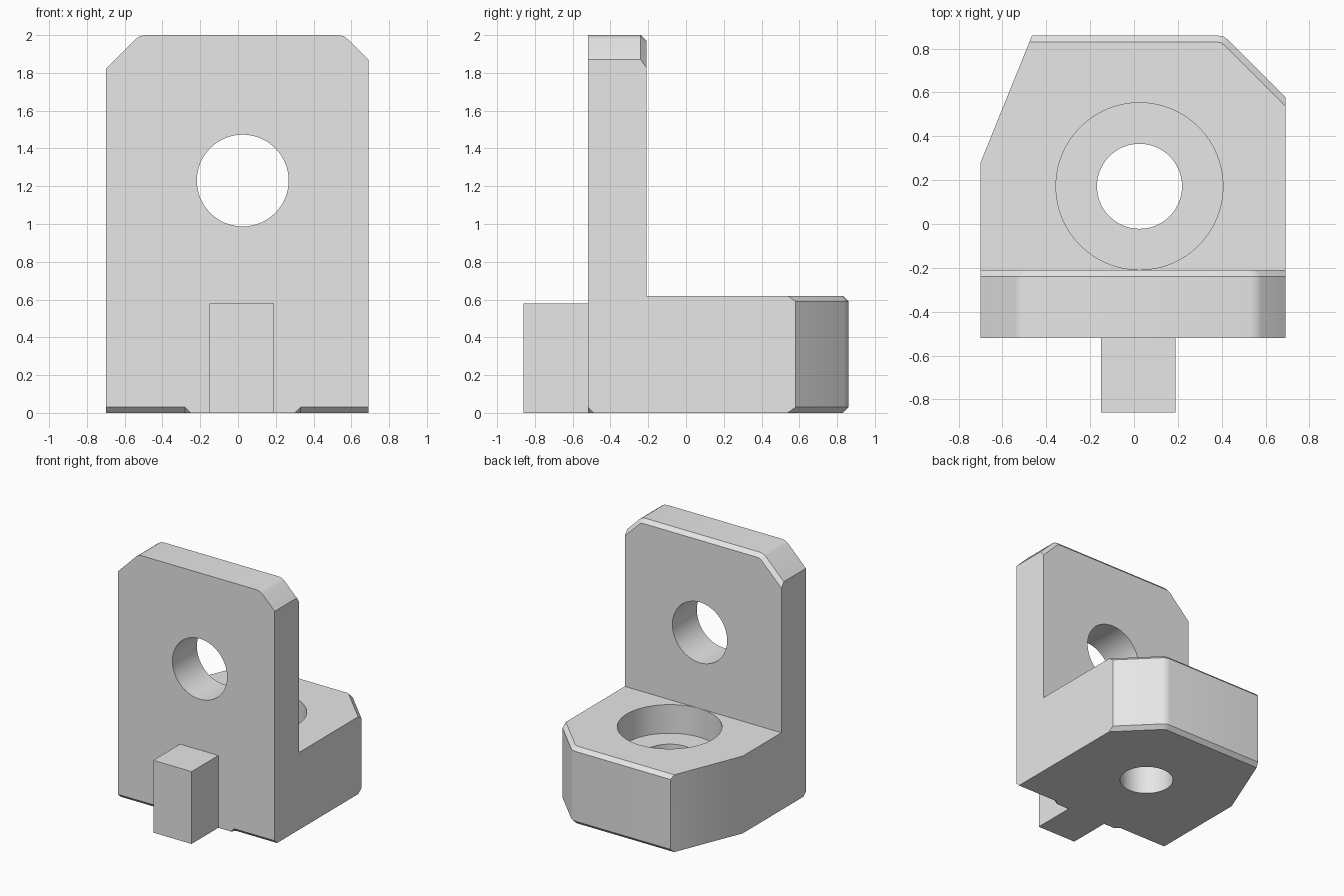
import bpy, bmesh, math
from mathutils import Matrix, Vector

cube = bpy.data.objects.get("Cube")
if cube:
    bpy.data.objects.remove(cube, do_unlink=True)

grey = bpy.data.materials.new("light grey")
grey.use_nodes = True
COLOUR = (0.8, 0.8, 0.8, 1)
grey.diffuse_color = COLOUR
grey.node_tree.nodes["Principled BSDF"].inputs["Base Color"].default_value = COLOUR

LEFT, RIGHT, FRONT, BACK = -0.70, 0.69, -0.52, 0.86
WALL_BACK, BASE_TOP, CHAMFER = -0.21, 0.62, 0.03
MID = 0.025


def add_object(name, bm):
    bmesh.ops.recalc_face_normals(bm, faces=bm.faces)
    mesh = bpy.data.meshes.new(name)
    bm.to_mesh(mesh)
    bm.free()
    mesh.materials.append(grey)
    obj = bpy.data.objects.new(name, mesh)
    bpy.context.collection.objects.link(obj)
    return obj


def prism(outline, direction):
    """Extrude a closed 3D outline along a direction."""
    bm = bmesh.new()
    face = bm.faces.new([bm.verts.new(p) for p in outline])
    new = bmesh.ops.extrude_face_region(bm, geom=[face])["geom"]
    bmesh.ops.translate(bm, vec=direction,
                        verts=[v for v in new if isinstance(v, bmesh.types.BMVert)])
    return bm


def chamfer(bm, rule):
    edges = [e for e in bm.edges if rule(*(v.co for v in e.verts))]
    bmesh.ops.bevel(bm, geom=edges, offset=CHAMFER, segments=1,
                    affect='EDGES', profile=0.5)


def cylinder(name, centre, radius, depth, along_y=False):
    bm = bmesh.new()
    turn = Matrix.Rotation(math.pi / 2 if along_y else 0, 4, 'X')
    bmesh.ops.create_cone(bm, cap_ends=True, segments=64, radius1=radius,
                          radius2=radius, depth=depth,
                          matrix=Matrix.Translation(centre) @ turn)
    return add_object(name, bm)


def combine(target, tool, operation):
    mod = target.modifiers.new(tool.name, 'BOOLEAN')
    mod.operation, mod.solver, mod.object = operation, 'EXACT', tool
    tool.hide_render = True
    bpy.context.view_layer.objects.active = target
    bpy.ops.object.modifier_apply(modifier=mod.name)
    bpy.data.objects.remove(tool, do_unlink=True)


# Base block with two cut rear corners; rear edges chamfered top and bottom
base_outline = [(LEFT, FRONT), (RIGHT, FRONT), (RIGHT, 0.58), (0.43, 0.84),
                (0.408, 0.855), (0.38, BACK), (-0.465, BACK), (LEFT, 0.28)]
bm = prism([(x, y, 0) for x, y in base_outline], (0, 0, BASE_TOP))
chamfer(bm, lambda a, b: abs(a.z - b.z) < 0.001
        and min(a.y, b.y) > 0.5 and max(a.x, b.x) > -0.4)
body = add_object("bracket_body", bm)

# Upright wall with softened cut top corners; rear top edge chamfered
wall_outline = [(LEFT, 0), (RIGHT, 0), (RIGHT, 1.87), (0.58, 1.98),
                (0.558, 1.995), (0.53, 2), (-0.49, 2), (-0.518, 1.995),
                (-0.54, 1.98), (LEFT, 1.82)]
bm = prism([(x, FRONT, z) for x, z in wall_outline], (0, WALL_BACK - FRONT, 0))
chamfer(bm, lambda a, b: min(a.y, b.y) > WALL_BACK - 0.001
        and min(a.z, b.z) > 1.8)
combine(body, add_object("upright_wall", bm), 'UNION')

# Wall hole, counterbore and base hole
combine(body, cylinder("wall_hole", (MID, -0.36, 1.23), 0.243, 0.6, True), 'DIFFERENCE')
combine(body, cylinder("counterbore", (MID, 0.172, 0.64), 0.381, 0.5), 'DIFFERENCE')
combine(body, cylinder("base_hole", (MID, 0.172, 0.2), 0.194, 0.6), 'DIFFERENCE')

# Chamfers under the front edge, tapering out on either side of the tab
for side in (-1, 1):
    bm = bmesh.new()
    for y, z in ((-0.46, -0.03), (-0.55, 0.06), (-0.55, -0.03)):
        inner = 0.275 + (y - FRONT) + z
        for x in (inner, 0.9):
            bm.verts.new((MID + side * x, y, z))
    bmesh.ops.convex_hull(bm, input=bm.verts)
    combine(body, add_object("front_edge_cutter", bm), 'DIFFERENCE')

# Square tab on the front
tab_outline = [(-0.15, 0), (0.19, 0), (0.19, 0.58), (-0.15, 0.58)]
tab = add_object("front_tab", prism([(x, -0.86, z) for x, z in tab_outline],
                                    (0, FRONT + 0.86, 0)))

# Smooth the bores and softened corners, keep the rest crisp
bpy.ops.object.select_all(action='DESELECT')
body.select_set(True)
bpy.context.view_layer.objects.active = body
bpy.ops.object.shade_smooth_by_angle(angle=math.radians(30))
